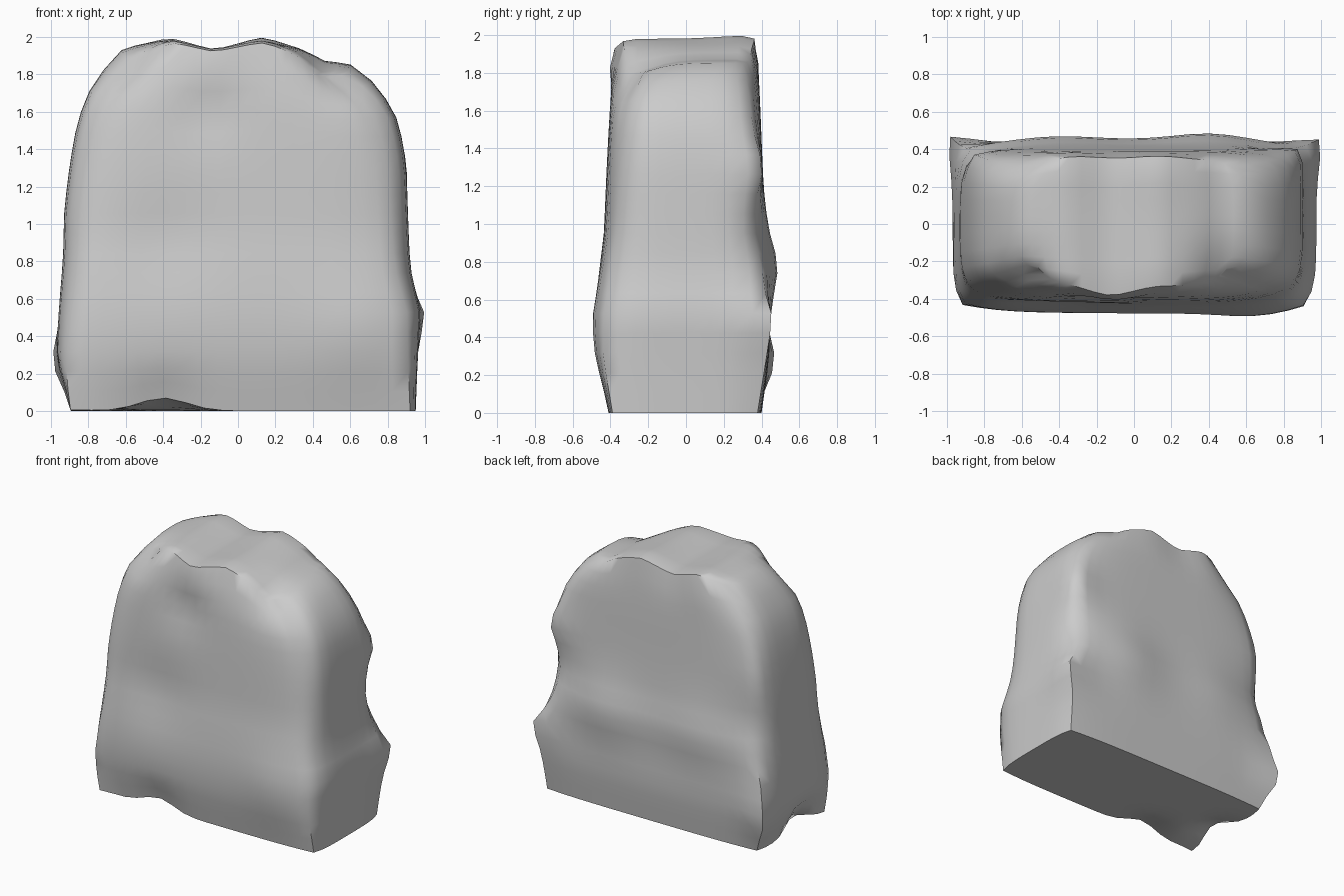
import bpy, bmesh, math
from mathutils import Vector

if "Cube" in bpy.data.objects:
    bpy.data.objects.remove(bpy.data.objects["Cube"])


def curve(table, t):
    """Piecewise-linear lookup in a list of (t, value)."""
    for (a, va), (b, vb) in zip(table, table[1:]):
        if t <= b:
            return va + (vb - va) * max(0, (t - a) / (b - a))
    return table[-1][1]


# Side profiles: height -> extent
LEFT = [(0, -.90), (.26, -.975), (.6, -.955), (.84, -.935), (1.1, -.93), (1.35, -.90),
        (1.58, -.86), (1.78, -.78), (1.95, -.62)]
RIGHT = [(0, .95), (.25, .96), (.52, .975), (.75, .92), (1.0, .91), (1.3, .90),
         (1.53, .86), (1.73, .75), (1.86, .60)]
FRONT = [(0, -.41), (.28, -.47), (.5, -.48), (.75, -.46), (.95, -.435), (1.3, -.42),
         (1.7, -.40), (1.88, -.36), (2, -.33)]
BACK = [(0, .40), (.28, .44), (.6, .44), (.78, .46), (.95, .425), (1.2, .41),
        (1.7, .39), (1.9, .36), (2, .34)]
# Lumpy top outline: x -> height
TOP = [(-.62, 1.94), (-.37, 1.99), (-.13, 1.93), (.13, 1.985), (.36, 1.93),
       (.46, 1.87), (.6, 1.86)]
# Corner rounding by height: front corners and back corners
ROUND_F = [(0, .03), (.5, .07), (1.3, .10), (1.95, .14)]
ROUND_B = [(0, .03), (.5, .02), (.9, .10), (1.3, .04), (1.95, .10)]
# Lumps and dents: centre, push, radius
LUMPS = [
    ((-.96, -.42, 0), (-.06, -.04, 0), .14),      # front left foot
    ((-.88, -.10, 0), (.06, 0, .07), .22),        # notch under left side
    ((-.4, -.42, 0), (0, .02, .07), .22),         # raised front lower edge
    ((-.97, .43, .26), (-.04, .05, 0), .2),       # back left spur
    ((.97, .42, .52), (.04, .03, 0), .2),         # back right spur
    ((.88, .38, 1.3), (.03, .04, 0), .17),        # back right shoulder
    ((.65, -.47, .45), (0, -.025, 0), .3),        # front right belly
    ((-.4, -.43, .9), (0, .03, 0), .3),           # front hollow
    ((-.18, -.41, 1.62), (0, .04, 0), .2),        # upper front groove
    ((-.12, -.38, 1.88), (0, -.05, 0), .2),       # upper front brow
    ((.4, .44, .78), (0, .035, 0), .3),           # back bulge
    ((-.4, .4, .8), (0, .02, 0), .3),
    ((-.36, .36, 1.95), (0, .03, .01), .2),       # back top lip
    ((.13, .27, 1.98), (0, .03, .015), .2),
    ((.5, -.35, 1.86), (0, .03, -.08), .25),      # sloping front right shoulder
    ((-.62, -.33, 1.93), (0, .02, -.07), .22),    # sloping front left shoulder
]


def shape(u, v, w):
    """Map a unit box point (u, v in -1..1, w in 0..1) to the boulder surface."""
    s = (u + 1) / 2
    l, r = curve(LEFT, w * 1.95), curve(RIGHT, w * 1.86)
    x = l + (r - l) * s
    z = w * (1.9 + w ** 5 * (curve(TOP, x) - 1.9))
    f, b = curve(FRONT, z), curve(BACK, z)
    y = f + (b - f) * (v + 1) / 2
    k = curve(ROUND_F if v < 0 else ROUND_B, z) * abs(u * v) ** 4
    x -= math.copysign(k, u)
    y -= math.copysign(k * .7, v)
    p = Vector((x, y, z))
    move = Vector()
    for c, d, rad in LUMPS:
        move += Vector(d) * math.exp(-((p - Vector(c)).length / rad) ** 2 * 1.5)
    p += move
    p.z = max(p.z, 0)
    return p


# Boulder: six gridded box sides, welded, then shaped
NX, NY, NZ = 18, 9, 18
bm = bmesh.new()


def side(n, m, place):
    g = [[bm.verts.new(place(i / n, j / m)) for j in range(m + 1)] for i in range(n + 1)]
    for i in range(n):
        for j in range(m):
            bm.faces.new((g[i][j], g[i + 1][j], g[i + 1][j + 1], g[i][j + 1]))


for e in (-1, 1):
    side(NX, NZ, lambda a, b: (2 * a - 1, e, b))
    side(NY, NZ, lambda a, b: (e, 2 * a - 1, b))
    side(NX, NY, lambda a, b: (2 * a - 1, 2 * b - 1, (e + 1) / 2))
bmesh.ops.remove_doubles(bm, verts=bm.verts, dist=1e-4)
for vert in bm.verts:
    vert.co = shape(*vert.co)
# Soften the upper edges slightly
upper = [v for v in bm.verts if v.co.z > .6]
bmesh.ops.smooth_vert(bm, verts=upper, factor=.35,
                      use_axis_x=True, use_axis_y=True, use_axis_z=True)
bmesh.ops.recalc_face_normals(bm, faces=bm.faces)
mesh = bpy.data.meshes.new("boulder")
bm.to_mesh(mesh)
bm.free()
boulder = bpy.data.objects.new("boulder", mesh)
bpy.context.collection.objects.link(boulder)
bpy.context.view_layer.objects.active = boulder
boulder.select_set(True)
bpy.ops.object.shade_smooth_by_angle(angle=math.radians(60))
